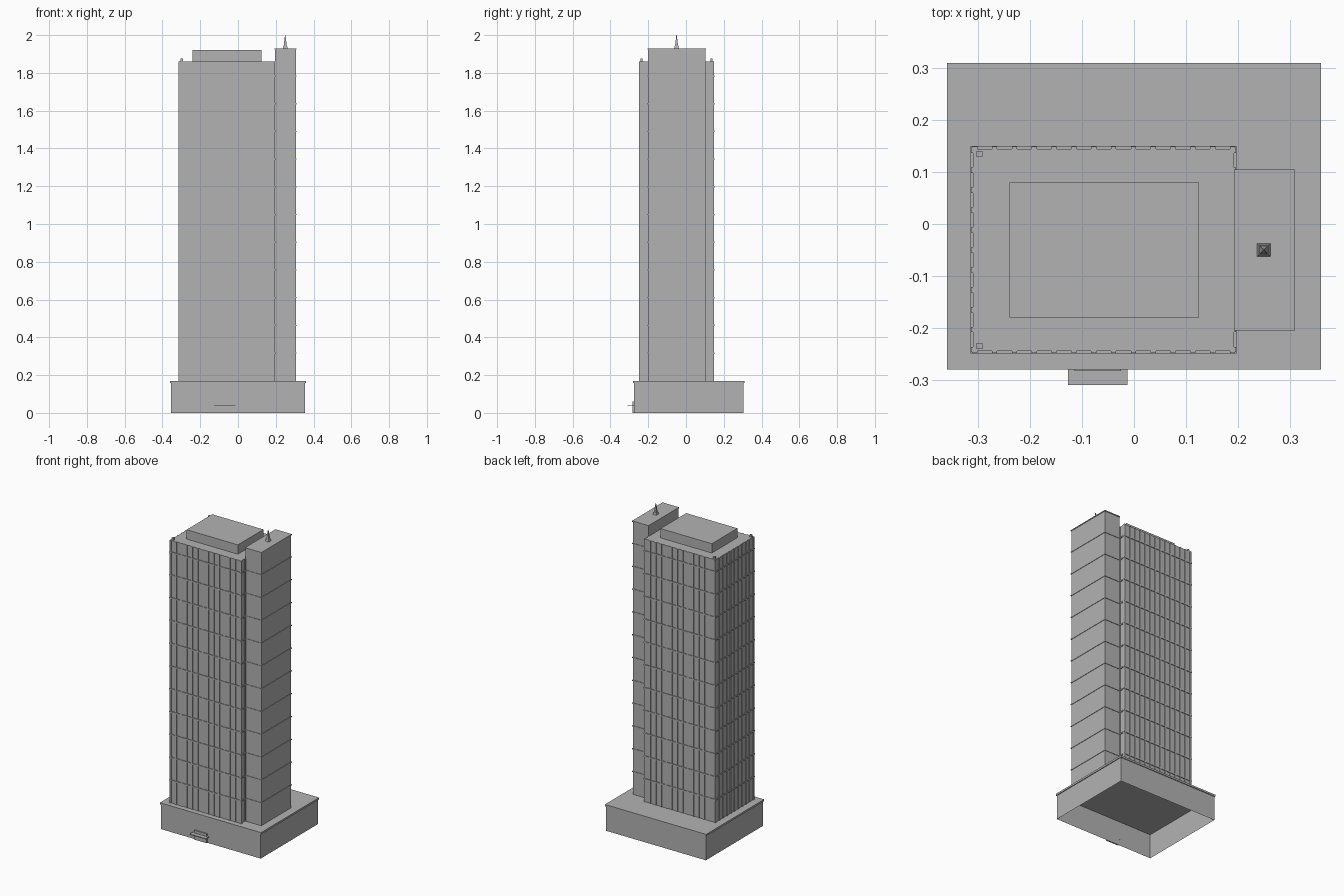
import bpy, bmesh
from mathutils import Matrix, Vector

cube = bpy.data.objects.get("Cube")
if cube:
    bpy.data.objects.remove(cube)

grey = bpy.data.materials.new("concrete_grey")
grey.use_nodes = True
COLOUR = (0.45, 0.45, 0.45, 1)
grey.diffuse_color = COLOUR
grey.node_tree.nodes["Principled BSDF"].inputs["Base Color"].default_value = COLOUR


def add_box(bm, x, y, z):
    """Box between the (low, high) pairs x, y and z."""
    size = Vector([b - a for a, b in (x, y, z)])
    mid = Vector([(a + b) / 2 for a, b in (x, y, z)])
    bmesh.ops.create_cube(bm, size=1, matrix=Matrix.LocRotScale(mid, None, size))


def finish(name, bm):
    mesh = bpy.data.meshes.new(name)
    bm.to_mesh(mesh)
    bm.free()
    mesh.materials.append(grey)
    obj = bpy.data.objects.new(name, mesh)
    bpy.context.collection.objects.link(obj)


def boxes(name, *specs):
    bm = bmesh.new()
    for spec in specs:
        add_box(bm, *spec)
    finish(name, bm)


def grow(span, d):
    return span[0] - d, span[1] + d


def steps(span, count):
    return [span[0] + (span[1] - span[0]) * i / count for i in range(count + 1)]


BASE, ROOF, CORE_TOP = 0.17, 1.86, 1.93
FLOOR = (CORE_TOP - BASE) / 12
tower_x, tower_y = (-0.31, 0.193), (-0.245, 0.145)
core_x, core_y = (0.196, 0.307), (-0.202, 0.102)

# Podium: hollow shell open underneath, with a thin lip around the roof
bm = bmesh.new()
add_box(bm, (-0.355, 0.355), (-0.276, 0.305), (0, 0.165))
bm.normal_update()
bmesh.ops.delete(bm, geom=[f for f in bm.faces if f.normal.z < -0.5], context='FACES')
finish("podium", bm)
boxes("podium_lip", ((-0.36, 0.36), (-0.28, 0.31), (0.158, BASE)))

# Main tower, roof block and corner posts
boxes("tower", (tower_x, tower_y, (BASE, ROOF)))
boxes("roof_block", ((-0.24, 0.125), (-0.18, 0.08), (ROOF, 1.92)))
boxes("roof_posts", *[((-0.304, -0.292), (y - 0.006, y + 0.006), (ROOF, 1.875)) for y in (-0.235, 0.135)])

# Side core
boxes("core", (core_x, core_y, (BASE, CORE_TOP)))

# Floor bands on tower and core
levels = [BASE + FLOOR * i for i in range(1, 12)]
boxes("tower_floor_bands", *[(grow(tower_x, 0.005), grow(tower_y, 0.005), (z - 0.004, z + 0.004))
                             for z in levels])
boxes("core_floor_bands", *[(grow(core_x, 0.003), grow(core_y, 0.003), (z - 0.003, z + 0.003))
                            for z in levels + [CORE_TOP - 0.003]])

# Vertical ribs on every side of the tower
ribs = []
for x in steps(grow(tower_x, -0.003), 13):
    for y in tower_y:
        ribs.append(((x - 0.005, x + 0.005), (y - 0.004, y + 0.004), (BASE, ROOF)))
for y in steps(grow(tower_y, -0.003), 10):
    for x in tower_x:
        ribs.append(((x - 0.004, x + 0.004), (y - 0.005, y + 0.005), (BASE, ROOF)))
boxes("tower_ribs", *ribs)

# Spire: square foot with a steep pyramid
bm = bmesh.new()
for r1, r2, z1, z2 in ((0.018, 0.013, CORE_TOP, 1.945), (0.011, 0.002, 1.945, 2.0)):
    at = Matrix.Translation((0.25, -0.05, (z1 + z2) / 2)) @ Matrix.Rotation(0.785398, 4, 'Z')
    bmesh.ops.create_cone(bm, cap_ends=True, segments=4, radius1=r1, radius2=r2, depth=z2 - z1, matrix=at)
finish("spire", bm)

# Entrance panel and canopy
boxes("entrance_panel", ((-0.115, -0.025), (-0.283, -0.275), (0, 0.06)))
boxes("entrance_canopy", ((-0.127, -0.013), (-0.31, -0.275), (0.038, 0.043)))
